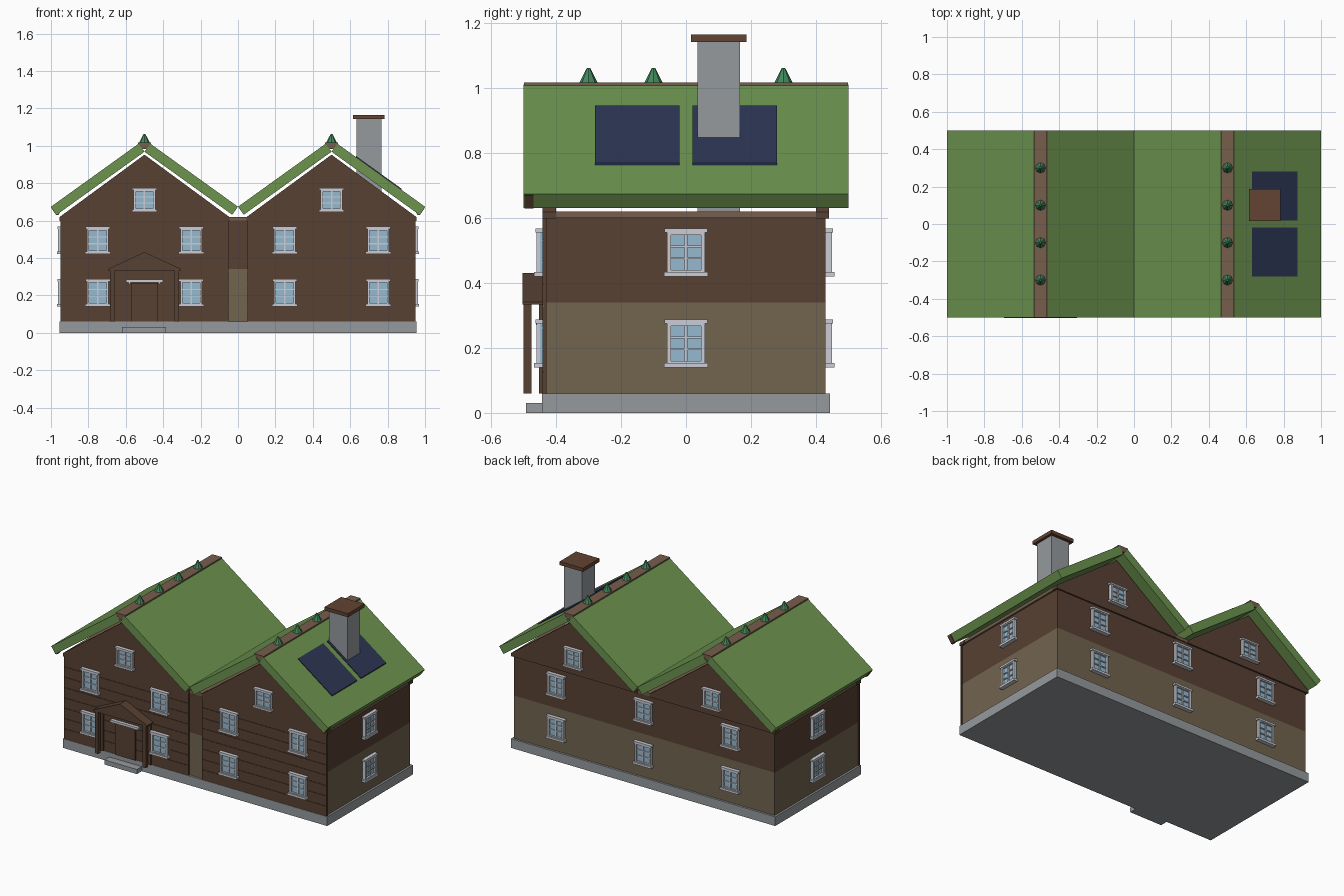
import bpy, bmesh, math
from mathutils import Matrix, Vector

if "Cube" in bpy.data.objects:
    bpy.data.objects.remove(bpy.data.objects["Cube"])


def material(name, r, g, b):
    lin = [((c / 255 + 0.055) / 1.055) ** 2.4 for c in (r, g, b)]
    m = bpy.data.materials.new(name)
    m.diffuse_color = (*lin, 1)
    m.use_nodes = True
    m.node_tree.nodes["Principled BSDF"].inputs["Base Color"].default_value = m.diffuse_color
    return m


BROWN = material("brown_timber", 88, 65, 51)
TAN = material("tan_render", 114, 100, 79)
GREY = material("grey_stone", 150, 154, 157)
GREEN = material("grass_green", 108, 147, 78)
NAVY = material("solar_navy", 45, 54, 84)
RIDGE = material("ridge_brown", 118, 94, 76)
FRAME = material("frame_white", 204, 206, 214)
GLASS = material("glass_blue", 150, 186, 208)
SHRUB = material("shrub_green", 66, 136, 92)
CAP = material("cap_brown", 98, 67, 50)


def add_box(bm, x0, x1, y0, y1, z0, z1, index=0):
    mat = Matrix.Translation(((x0 + x1) / 2, (y0 + y1) / 2, (z0 + z1) / 2))
    mat = mat @ Matrix.Diagonal((x1 - x0, y1 - y0, z1 - z0, 1))
    new = bmesh.ops.create_cube(bm, size=1, matrix=mat)["verts"]
    for f in {f for v in new for f in v.link_faces}:
        f.material_index = index


def finish(bm, name, *mats):
    mesh = bpy.data.meshes.new(name)
    bm.to_mesh(mesh)
    bm.free()
    for m in mats:
        mesh.materials.append(m)
    return link(mesh, name)


def link(mesh, name):
    ob = bpy.data.objects.new(name, mesh)
    bpy.context.collection.objects.link(ob)
    return ob


def box(name, mat, *dims):
    bm = bmesh.new()
    add_box(bm, *dims)
    return finish(bm, name, mat)


def prism(name, mat, pts, y0, y1):
    """Extrude an x-z profile along y."""
    bm = bmesh.new()
    face = bm.faces.new([bm.verts.new((x, y0, z)) for x, z in pts])
    new = bmesh.ops.extrude_face_region(bm, geom=[face])["geom"]
    verts = [v for v in new if isinstance(v, bmesh.types.BMVert)]
    bmesh.ops.translate(bm, verts=verts, vec=(0, y1 - y0, 0))
    bmesh.ops.recalc_face_normals(bm, faces=bm.faces)
    return finish(bm, name, mat)


# Foundation, two-tone walls and the eaves strip
box("foundation", GREY, -.955, .955, -.443, .443, 0, .06)
box("lower_walls", TAN, -.942, .942, -.43, .43, .06, .34)
box("upper_walls", BROWN, -.942, .942, -.43, .43, .34, .6)
box("eaves_strip", RIDGE, -.953, .953, -.436, .436, .6, .62)

# Front cladding boards on each half
for side in (-1, 1):
    bm = bmesh.new()
    x0, x1 = sorted((side * .05, side * .95))
    rows = 8
    h = .54 / rows
    for i in range(rows):
        z = .06 + i * h
        add_box(bm, x0, x1, -.441, -.429, z, z + h - .002)
    add_box(bm, x0, x1, -.438, -.429, .06, .6)
    finish(bm, "front_cladding", BROWN)

# Gables and the two pitched roofs
slab = [(0, .968), (.031, 1.011), (.5, .674), (.469, .631)]
gable = [(-.455, .598), (.455, .598), (.455, .618), (0, .952), (-.455, .618)]
for cx in (-.5, .5):
    for y0, y1 in ((-.442, -.4), (.4, .44)):
        prism("gable", BROWN, [(cx + x, z) for x, z in gable], y0, y1)
    for s in (-1, 1):
        prism("roof_slope", GREEN, [(cx + s * x, z) for x, z in slab], -.5, .5)
    box("ridge_cap", RIDGE, cx - .035, cx + .035, -.499, .499, .983, 1.017)
    # Little shrubs along the ridge
    for y in (-.3, -.1, .1, .3):
        bm = bmesh.new()
        bmesh.ops.create_cone(bm, cap_ends=True, segments=8, radius1=.029, radius2=.005,
                              depth=.047, matrix=Matrix.Translation((cx, y, 1.0385)))
        finish(bm, "ridge_shrub", SHRUB)
# Front bargeboard ends at the outer eaves
for s in (-1, 1):
    pts = [(s * x, z) for x, z in ((.93, .68), (.96, .63), (.972, .629), (1, .67))]
    prism("bargeboard_end", BROWN, pts, -.497, -.469)

# Solar panels lying on the right slope
slope = (1.011 - .674) / .469
for y0, y1 in ((-.28, -.02), (.02, .28)):
    top = [(x, .674 + (1 - x) * slope + dz)
           for x, dz in ((.63, -.002), (.63, .006), (.875, .006), (.875, -.002))]
    prism("solar_panel", NAVY, top, y0, y1)

# Chimney
box("chimney", GREY, .634, .766, .035, .167, .61, 1.145)
box("chimney_cap", CAP, .615, .783, .016, .186, 1.142, 1.165)

# One window mesh: local x across, -y outward, origin at centre on the wall
bm = bmesh.new()
W, H = .058, .066
add_box(bm, -W, W, -.008, .004, -H, H, 1)
for s in (-1, 1):
    x0, x1 = sorted((s * W, s * (W - .012)))
    add_box(bm, x0, x1, -.02, .004, -H, H)
    z0, z1 = sorted((s * H, s * (H - .012)))
    add_box(bm, -W, W, -.02, .004, z0, z1)
    add_box(bm, -W, W, -.014, 0, s * .018 - .003, s * .018 + .003)
add_box(bm, -.004, .004, -.014, 0, -H, H)
add_box(bm, -.067, .067, -.027, .004, -.074, -.06)
add_box(bm, -.066, .066, -.023, .004, .061, .073)
first = finish(bm, "window", FRAME, GLASS)
window_mesh = first.data
bpy.data.objects.remove(first)


def window(x, y, z, turn=0, tall=1):
    ob = link(window_mesh, "window")
    ob.location = (x, y, z)
    ob.rotation_euler.z = math.radians(turn)
    ob.scale.z = tall


for z in (.214, .494):
    for x in (-.75, -.25, .25, .75):
        window(x, -.441, z)
    for x in (-.63, 0, .63):
        window(x, .43, z, 180)
    window(.942, 0, z, 90)
    window(-.942, 0, z, -90)
for x in (-.5, .5):
    window(x, -.442, .71, 0, .86)
    window(x, .44, .71, 180, .86)

# Porch with door, lintel, posts, pediment and step
box("door", BROWN, -.572, -.428, -.45, -.43, .06, .265)
box("door_lintel", FRAME, -.6, -.4, -.462, -.44, .27, .285)
for s in (-1, 1):
    box("lintel_bracket", FRAME, -.5 + s * .08 - .006, -.5 + s * .08 + .006, -.455, -.44, .262, .272)
    cx = -.5 + s * .172
    box("porch_post", BROWN, cx - .012, cx + .012, -.5, -.476, .06, .34)
    box("porch_wall_post", BROWN, cx - .012, cx + .012, -.452, -.44, .06, .34)
prism("porch_roof", BROWN, [(-.695, .333), (-.305, .333), (-.305, .341), (-.5, .431), (-.695, .341)],
      -.503, -.438)
box("door_step", GREY, -.62, -.385, -.493, -.44, 0, .03)
